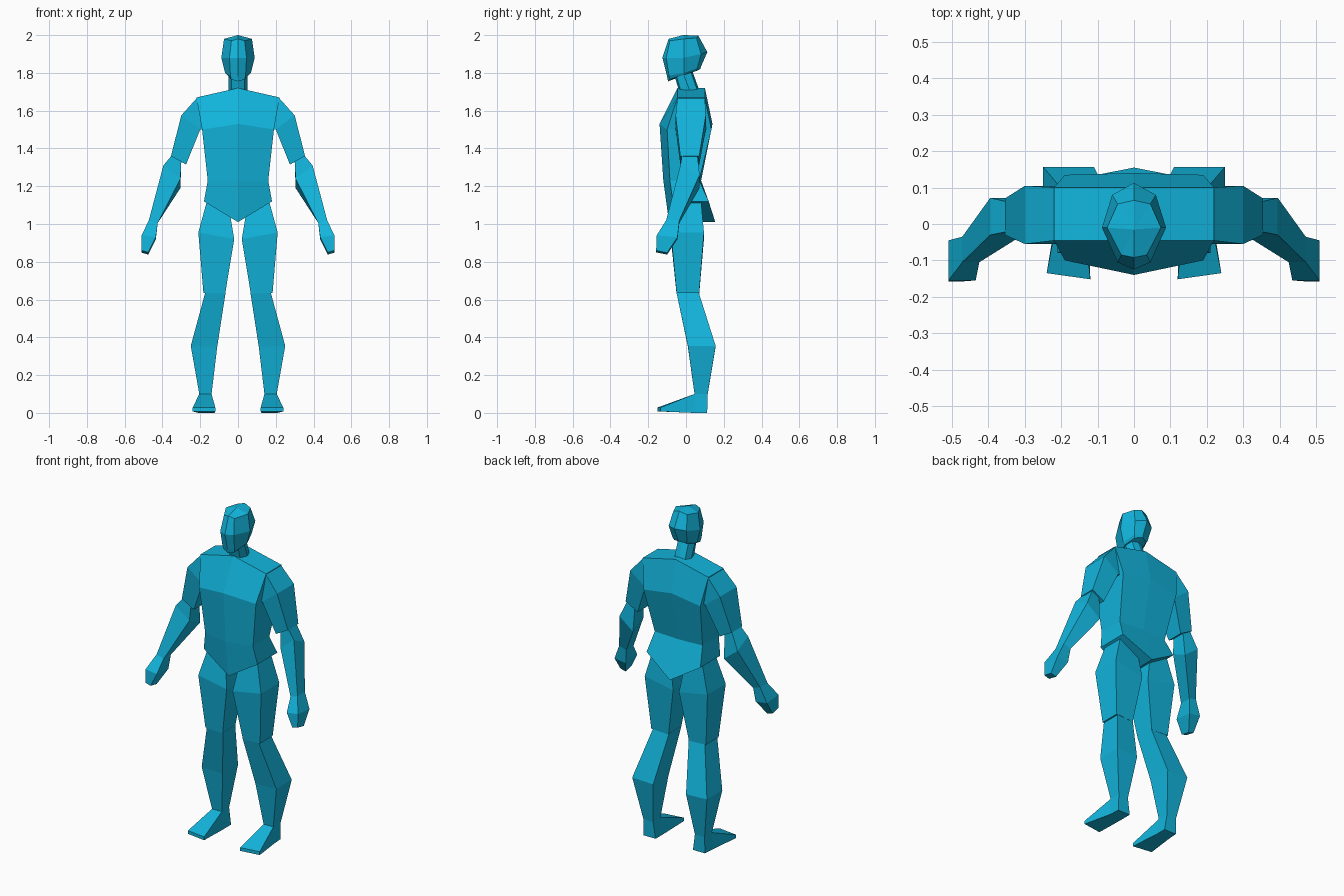
import bpy, bmesh

skin = bpy.data.materials.new("cyan blue")
skin.diffuse_color = (0.006, 0.46, 0.72, 1)


def loft(name, rings, closed=True, apex=None):
    """Skin the rings into a flat-faced part and mirror it across x."""
    bm = bmesh.new()
    rows = [[bm.verts.new(p) for p in r] for r in rings]
    n = len(rows[0])
    for a, b in zip(rows, rows[1:]):
        for i in range(n if closed else n - 1):
            j = (i + 1) % n
            bm.faces.new((a[i], a[j], b[j], b[i]))
    bm.faces.new(rows[0])
    if apex:
        tip = bm.verts.new(apex)
        for a, b in zip(rows[-1], rows[-1][1:]):
            bm.faces.new((a, b, tip))
    else:
        bm.faces.new(rows[-1])
    bmesh.ops.recalc_face_normals(bm, faces=bm.faces)
    me = bpy.data.meshes.new(name)
    bm.to_mesh(me)
    bm.free()
    me.materials.append(skin)
    ob = bpy.data.objects.new(name, me)
    bpy.context.collection.objects.link(ob)
    mir = ob.modifiers.new("mirror", 'MIRROR')
    mir.use_clip = True
    mir.merge_threshold = 0.0005
    return ob


def quad(xi, zi, xo, zo, y0, y1, dz=0.0):
    """Limb section: inner and outer edge, front y, back y, back height offset."""
    return [(xi, y0, zi), (xo, y0, zo), (xo, y1, zo + dz), (xi, y1, zi + dz)]


def slab(x, zc, zs, fc, fs, bs, bc):
    """Half torso section: front centre, front side, back side, back centre."""
    return [(0, fc, zc), (x, fs, zs), (x, bs, zs), (0, bc, zc)]


# Torso with pointed hem and sloping shoulders
loft("torso", [
    slab(0.18, 1.01, 1.12, -0.09, -0.07, 0.12, 0.155),
    slab(0.16, 1.23, 1.23, -0.12, -0.085, 0.07, 0.08),
    slab(0.19, 1.53, 1.50, -0.14, -0.10, 0.135, 0.14),
    slab(0.22, 1.72, 1.67, -0.045, -0.045, 0.10, 0.10),
], closed=False)

# Neck leaning forward
loft("neck", [
    [(0, -0.03, 1.68), (0.035, -0.02, 1.68), (0.05, 0.03, 1.68),
     (0.035, 0.07, 1.68), (0, 0.08, 1.68)],
    [(0, -0.065, 1.80), (0.035, -0.055, 1.80), (0.05, -0.02, 1.81),
     (0.035, 0.02, 1.82), (0, 0.03, 1.82)],
], closed=False)

# Faceted head
loft("head", [
    [(0, -0.095, 1.755), (0.035, -0.085, 1.765), (0.055, -0.01, 1.79),
     (0.04, 0.055, 1.81), (0, 0.075, 1.82)],
    [(0, -0.10, 1.78), (0.04, -0.09, 1.785), (0.068, -0.01, 1.80),
     (0.048, 0.06, 1.825), (0, 0.08, 1.835)],
    [(0, -0.125, 1.88), (0.045, -0.105, 1.88), (0.088, -0.01, 1.88),
     (0.06, 0.08, 1.90), (0, 0.113, 1.91)],
    [(0, -0.092, 1.98), (0.035, -0.085, 1.97), (0.074, -0.01, 1.98),
     (0.045, 0.055, 1.985), (0, 0.065, 1.998)],
], closed=False, apex=(0, -0.015, 2.0))

# Upper arm with sloping shoulder cap
loft("upper_arm", [
    quad(0.18, 1.50, 0.215, 1.67, -0.045, 0.10),
    quad(0.20, 1.50, 0.30, 1.575, -0.055, 0.105),
    quad(0.275, 1.315, 0.355, 1.36, -0.03, 0.07),
])

# Forearm and hand
loft("forearm", [
    quad(0.30, 1.335, 0.345, 1.37, -0.02, 0.06),
    quad(0.305, 1.24, 0.395, 1.31, -0.03, 0.072, -0.05),
    quad(0.425, 1.005, 0.472, 1.02, -0.105, -0.035),
    quad(0.435, 0.93, 0.51, 0.94, -0.155, -0.045, -0.01),
    quad(0.475, 0.85, 0.51, 0.86, -0.158, -0.10, -0.012),
])

# Thigh
loft("thigh", [
    quad(0.05, 1.10, 0.165, 1.12, -0.05, 0.08),
    quad(0.02, 0.92, 0.21, 0.955, -0.08, 0.095),
    quad(0.068, 0.63, 0.183, 0.635, -0.05, 0.07),
])

# Shin and calf
loft("lower_leg", [
    quad(0.066, 0.635, 0.174, 0.635, -0.05, 0.068),
    quad(0.11, 0.35, 0.25, 0.355, 0.01, 0.157),
    quad(0.14, 0.10, 0.205, 0.10, 0.045, 0.115),
])

# Foot, from heel to toe
loft("foot", [
    [(0.125, 0.112, 0), (0.205, 0.112, 0), (0.205, 0.115, 0.10), (0.14, 0.115, 0.10)],
    [(0.125, 0.045, 0), (0.21, 0.045, 0), (0.205, 0.045, 0.10), (0.14, 0.045, 0.10)],
    [(0.12, -0.152, 0.008), (0.24, -0.135, 0.008), (0.24, -0.135, 0.028), (0.12, -0.152, 0.028)],
])
